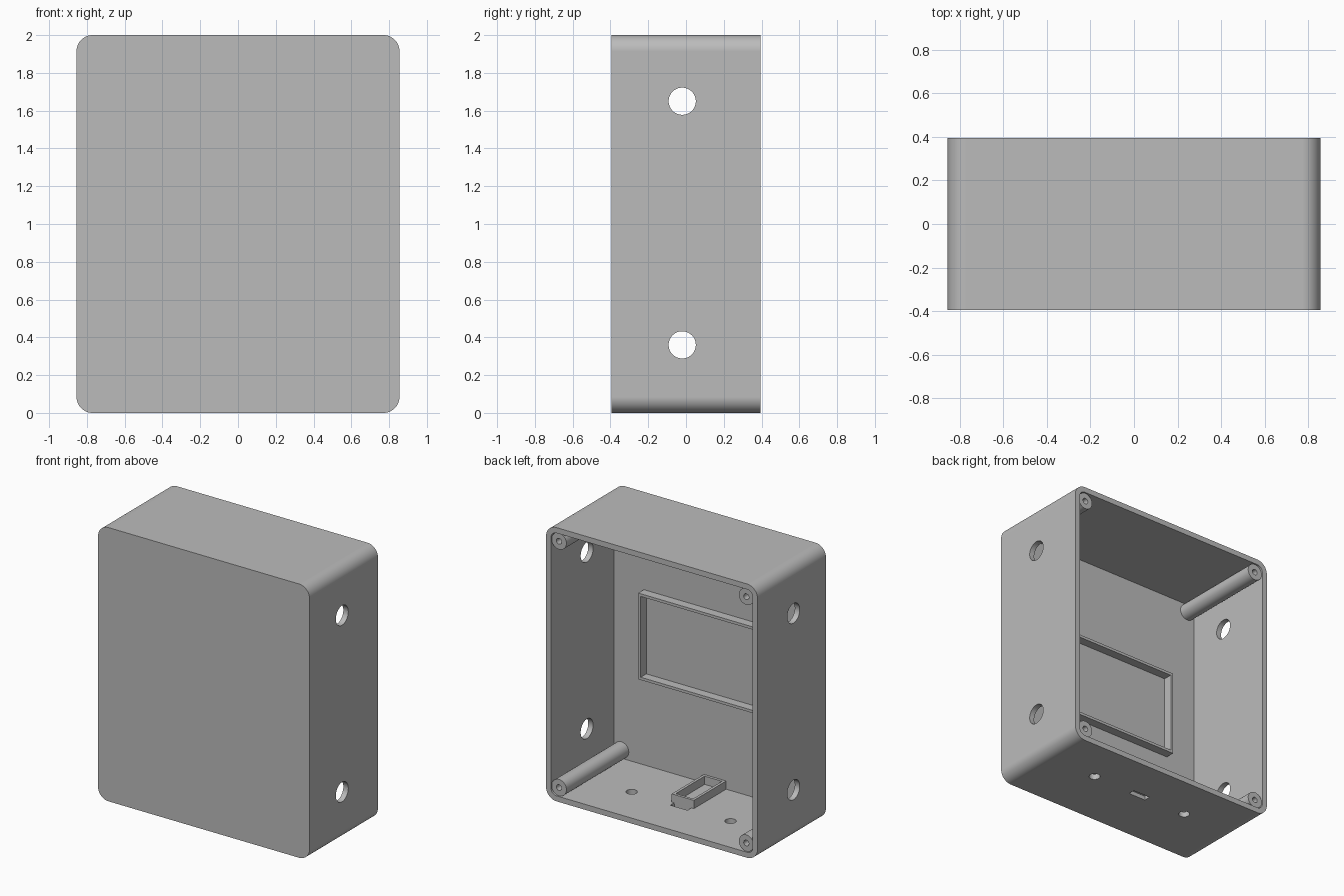
import bpy
import bmesh
from math import cos, sin, pi, radians

if "Cube" in bpy.data.objects:
    bpy.data.objects.remove(bpy.data.objects["Cube"], do_unlink=True)

# Single plastic colour
grey = bpy.data.materials.new("grey plastic")
grey.use_nodes = True
grey.diffuse_color = (0.5, 0.5, 0.5, 1)
grey.node_tree.nodes["Principled BSDF"].inputs["Base Color"].default_value = (0.5, 0.5, 0.5, 1)


def rounded(cu, cv, w, h, r=0.0, steps=12):
    """Rectangle outline with rounded corners; r = half the size gives a circle."""
    pts = []
    for k, (su, sv) in enumerate(((1, 1), (-1, 1), (-1, -1), (1, -1))):
        for i in range(steps + 1 if r else 1):
            a = (k + i / steps) * pi / 2
            pts.append((cu + su * (w / 2 - r) + r * cos(a),
                        cv + sv * (h / 2 - r) + r * sin(a)))
            if not r:
                pts[-1] = (cu + su * w / 2, cv + sv * h / 2)
    return pts


def circle(cu, cv, r):
    return rounded(cu, cv, 2 * r, 2 * r, r)


def prism(name, outline, axis, start, end):
    """Extrude an outline along the x, y or z axis."""
    place = {"x": lambda u, v, t: (t, u, v),
             "y": lambda u, v, t: (u, t, v),
             "z": lambda u, v, t: (u, v, t)}[axis]
    bm = bmesh.new()
    rings = [[bm.verts.new(place(u, v, t)) for u, v in outline] for t in (start, end)]
    n = len(outline)
    for ring in rings:
        bm.faces.new(ring)
    for i in range(n):
        j = (i + 1) % n
        bm.faces.new((rings[0][i], rings[0][j], rings[1][j], rings[1][i]))
    bmesh.ops.remove_doubles(bm, verts=bm.verts, dist=1e-5)
    bmesh.ops.recalc_face_normals(bm, faces=bm.faces)
    mesh = bpy.data.meshes.new(name)
    bm.to_mesh(mesh)
    bm.free()
    mesh.materials.append(grey)
    obj = bpy.data.objects.new(name, mesh)
    bpy.context.collection.objects.link(obj)
    return obj


def select(obj):
    bpy.ops.object.select_all(action="DESELECT")
    obj.select_set(True)
    bpy.context.view_layer.objects.active = obj


def cut(obj, *cutters):
    """Subtract the cutters, remove them, then smooth the round surfaces."""
    select(obj)
    for c in cutters:
        m = obj.modifiers.new("cut", "BOOLEAN")
        m.operation = "DIFFERENCE"
        m.solver = "EXACT"
        m.object = c
        bpy.ops.object.modifier_apply(modifier=m.name)
        bpy.data.objects.remove(c, do_unlink=True)
    bpy.ops.object.shade_smooth_by_angle(angle=radians(30))
    w = obj.modifiers.new("even shading", "WEIGHTED_NORMAL")
    w.keep_sharp = True


W, D, H = 1.71, 0.79, 2.0
WALL = 0.04
BACK = D / 2
INNER = -BACK + 0.06      # inside of the front plate
PORT_Y = 0.057

# Open-backed case with cable holes in the sides and openings in the floor
case = prism("case", rounded(0, H / 2, W, H, 0.085), "y", -BACK, BACK)
cutters = [prism("cavity", rounded(0, H / 2, W - 2 * WALL, H - 2 * WALL, 0.045),
                 "y", INNER, BACK + 0.1)]
for z in (0.36, 1.65):
    cutters.append(prism("side_hole", circle(-0.02, z, 0.072), "x", -1, 1))
for x in (-0.4, 0.4):
    cutters.append(prism("floor_hole", circle(x, PORT_Y, 0.038), "z", -0.1, 0.1))
cutters.append(prism("port_slot", rounded(0, PORT_Y, 0.14, 0.05), "z", -0.1, 0.1))
cut(case, *cutters)

# Screw posts in the four corners
for side, x in (("right", -0.757), ("left", 0.757)):
    for level, z in (("lower", 0.1), ("upper", 1.9)):
        post = prism(f"{level}_{side}_post", circle(x, z, 0.06), "y", INNER - 0.01, 0.385)
        cut(post, prism("screw_hole", circle(x, z, 0.021), "y", 0.1, 0.5))

# Display frame on the inside of the front plate
frame = prism("display_frame", rounded(0, 1.005, 1.15, 0.63), "y", INNER - 0.01, INNER + 0.065)
cut(frame, prism("frame_opening", rounded(0, 1.005, 1.11, 0.59), "y", -1, 1))

# Small board tray on the floor in front of the port slot
tray_mid, tray_len = (INNER + 0.037) / 2, 0.037 - INNER
tray = prism("board_tray", rounded(0, tray_mid, 0.18, tray_len), "z", WALL - 0.01, WALL + 0.06)
cut(tray, prism("tray_opening", rounded(0, tray_mid, 0.14, tray_len - 0.04), "z", -1, 1))
